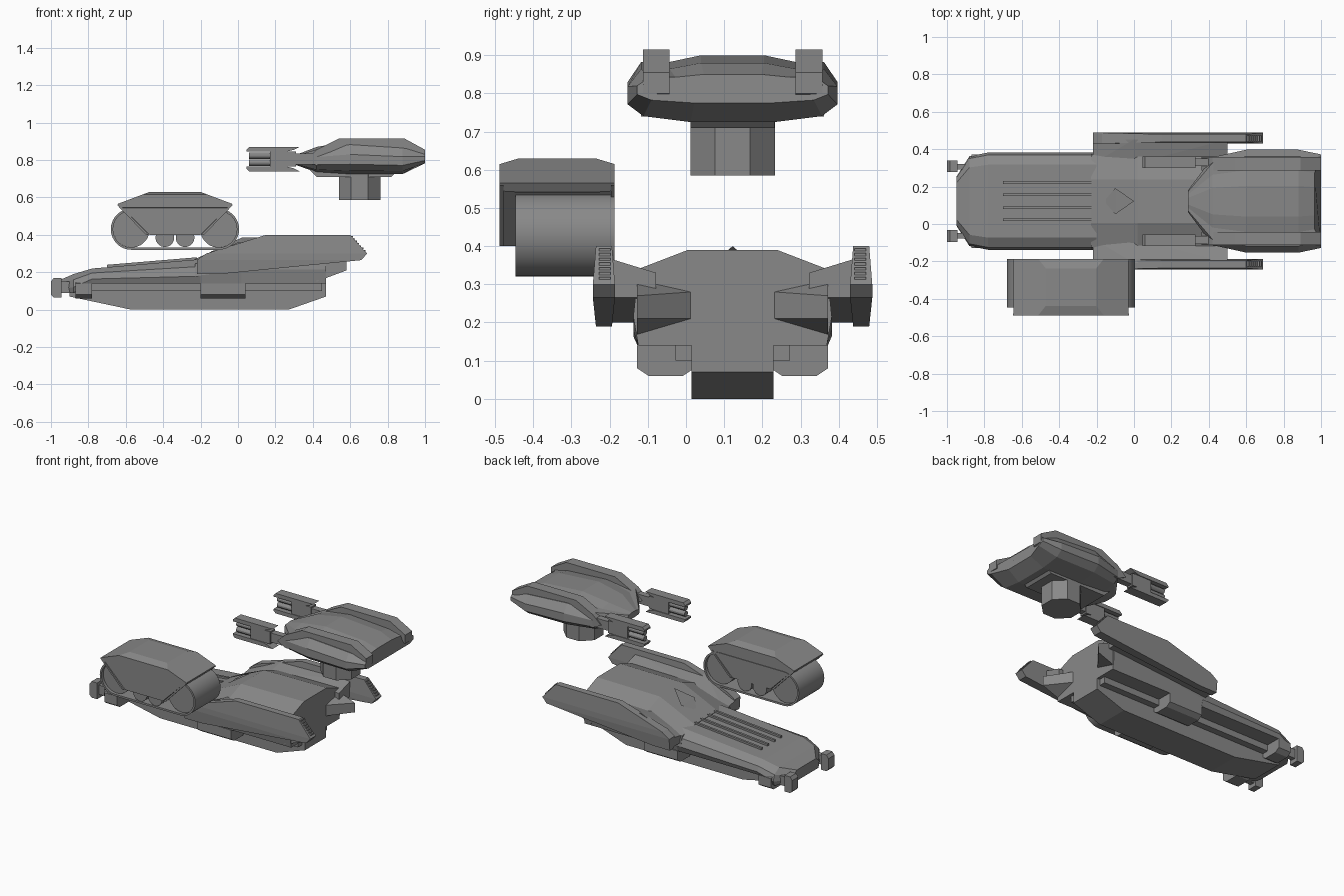
import bpy, bmesh, math

default_cube = bpy.data.objects.get("Cube")
if default_cube:
    bpy.data.objects.remove(default_cube, do_unlink=True)

CENTRE_Y = 0.122
SIDES = (-1, 1)

grey = bpy.data.materials.new("plain_grey")
grey.use_nodes = True
grey.diffuse_color = (0.25, 0.25, 0.25, 1)
grey.node_tree.nodes["Principled BSDF"].inputs["Base Color"].default_value = grey.diffuse_color


def finish(name, bm, smooth=False):
    bmesh.ops.recalc_face_normals(bm, faces=bm.faces)
    mesh = bpy.data.meshes.new(name)
    bm.to_mesh(mesh)
    bm.free()
    mesh.materials.append(grey)
    part = bpy.data.objects.new(name, mesh)
    bpy.context.collection.objects.link(part)
    if smooth:
        bpy.ops.object.select_all(action='DESELECT')
        part.select_set(True)
        bpy.context.view_layer.objects.active = part
        bpy.ops.object.shade_smooth_by_angle()
    return part


def loft(name, rings, closed=False, smooth=False):
    """Skin a row of equally long point rings."""
    bm = bmesh.new()
    rows = [[bm.verts.new(point) for point in ring] for ring in rings]
    pairs = list(zip(rows, rows[1:]))
    if closed:
        pairs.append((rows[-1], rows[0]))
    else:
        bm.faces.new(rows[0])
        bm.faces.new(rows[-1])
    for near, far in pairs:
        for i in range(len(near)):
            bm.faces.new((near[i - 1], near[i], far[i], far[i - 1]))
    return finish(name, bm, smooth)


def body(name, section, stations):
    """Mirrored unit section, sized at each station (x, half width, bottom, top)."""
    rings = []
    for x, width, bottom, top in stations:
        side = [(width * across, bottom + (top - bottom) * up) for across, up in section]
        rings.append([(x, CENTRE_Y + w, z) for w, z in side]
                     + [(x, CENTRE_Y - w, z) for w, z in reversed(side)])
    return loft(name, rings)


def layered(name, levels, y_start, y_end, lean=0):
    """Stack of rectangles (z, x start, x end); lean narrows the lowest and highest."""
    middle, half = (y_start + y_end) / 2, abs(y_end - y_start) / 2
    rings = []
    for level in levels:
        z, back, front = level
        reach = half - lean if level in (levels[0], levels[-1]) else half
        rings.append([(back, middle - reach, z), (front, middle - reach, z),
                      (front, middle + reach, z), (back, middle + reach, z)])
    return loft(name, rings)


def block(name, x_start, x_end, y_start, y_end, bottom, top):
    return layered(name, [(z, x_start, x_end) for z in (bottom, top)], y_start, y_end)


def solid(name, points):
    """Convex solid around a few points."""
    bm = bmesh.new()
    for point in points:
        bm.verts.new(point)
    bmesh.ops.convex_hull(bm, input=bm.verts)
    loose = [v for v in bm.verts if not v.link_faces]
    bmesh.ops.delete(bm, geom=loose, context='VERTS')
    bmesh.ops.dissolve_limit(bm, angle_limit=math.radians(1), verts=bm.verts, edges=bm.edges)
    return finish(name, bm)


def rod(name, axis, start, end, centre, radius, sides=24):
    """Cylinder along an axis; centre holds the other two coordinates in order."""
    rings = []
    for along in (start, end):
        ring = []
        for i in range(sides):
            angle = math.tau * (i + 0.5) / sides
            point = [centre[0] + radius * math.cos(angle), centre[1] + radius * math.sin(angle)]
            point.insert("xyz".index(axis), along)
            ring.append(point)
        rings.append(ring)
    return loft(name, rings, smooth=sides > 8)


# Hull: sloping front deck, raised rear deck, belly and lower rail
body("front_hull", [(0.95, 0), (1, 0.3), (0.95, 0.7), (0.75, 1)], [
    (-0.95, 0.13, 0.09, 0.16), (-0.88, 0.24, 0.09, 0.19), (-0.78, 0.26, 0.14, 0.22),
    (-0.2, 0.26, 0.14, 0.27)])
body("rear_hull", [(0.95, 0), (1, 0.3), (0.95, 0.8), (0.45, 1)], [
    (-0.23, 0.26, 0.14, 0.27), (0.02, 0.26, 0.14, 0.385), (0.47, 0.26, 0.14, 0.39)])
layered("belly", [(0, -0.57, 0.27), (0.07, -0.9, 0.47), (0.16, -0.9, 0.47)],
        CENTRE_Y - 0.107, CENTRE_Y + 0.107)
block("lower_rail", -0.8, 0.45, CENTRE_Y - 0.15, CENTRE_Y + 0.15, 0.1, 0.15)

# Hatch wedge and deck ribs
solid("hatch_wedge", [(-0.16, CENTRE_Y, 0.3), (0, CENTRE_Y, 0.4)]
      + [(-0.1, CENTRE_Y + side * 0.07, 0.34) for side in SIDES])
for side in SIDES:
    for offset in (0.035, 0.1):
        y = CENTRE_Y + side * offset
        loft("deck_rib", [[(x, y + edge * 0.007, z + rise) for edge, rise in
                           ((-1, -0.02), (1, -0.02), (1, 0.01), (-1, 0.01))]
                          for x, z in ((-0.7, 0.23), (-0.22, 0.27))])

GUN_Z = 0.805
for side in SIDES:
    def out(distance):
        return CENTRE_Y + side * distance

    # Rear corners beside the stern notch
    solid("rear_corner", [(x, out(width), z) for x, width, heights in (
        (0.58, 0.25, (0.21, 0.27)), (0.47, 0.11, (0.21, 0.28)), (0.42, 0.25, (0.15, 0.33)))
        for z in heights])

    # Mounting blocks under the skirt
    for back, front in ((-0.87, -0.78), (-0.2, 0.04)):
        layered("mount_block", [(z, back, front) for z in (0.06, 0.08, 0.14, 0.15)],
                out(0.1), out(0.25), 0.03)

    # Tow hooks
    block("hook_arm", -0.96, -0.87, out(0.17), out(0.2), 0.09, 0.15)
    layered("tow_hook", [(0.065, -0.985, -0.945), (0.08, -1, -0.945), (0.15, -1, -0.945),
                         (0.17, -0.985, -0.945)], out(0.155), out(0.217))

    # Side fin, its bracket and the vent slats on its sloping tail
    layered("side_fin", [(0.19, -0.22, -0.1), (0.265, -0.22, 0.66), (0.3, -0.17, 0.69),
                         (0.4, 0.15, 0.6)], out(0.308), out(0.366), 0.008)
    solid("fin_bracket", [(x, out(width), z) for x, bottom, low_top, high_top in (
        (-0.22, 0.2, 0.24, 0.26), (0, 0.24, 0.33, 0.36), (0.5, 0.265, 0.33, 0.37))
        for width, top in ((0.2, low_top), (0.33, high_top)) for z in (bottom, top)])
    for i in range(7):
        slide = 0.1 * (i + 0.7) / 8
        x, z = 0.6 + 0.9 * slide, 0.4 - slide
        block("vent_slat", x - 0.01, x + 0.006, out(0.32), out(0.35), z - 0.004, z + 0.003)

    # Turret cheek
    layered("turret_cheek", [(0.77, 0.42, 0.9), (0.8, 0.36, 1), (0.855, 0.42, 1),
                             (0.915, 0.54, 0.89)], out(0.165), out(0.235))

    # Gun: guard plates, twin barrels, receiver and mount
    for way in SIDES:
        layered("gun_guard", [(GUN_Z + way * 0.04, 0.045, 0.26), (GUN_Z + way * 0.05, 0.045, 0.3),
                              (GUN_Z + way * 0.065, 0.06, 0.33)], out(0.178), out(0.24))
        rod("gun_barrel", "x", 0.06, 0.19, (out(0.209), GUN_Z + way * 0.019), 0.018, 12)
    block("gun_receiver", 0.17, 0.31, out(0.183), out(0.235), GUN_Z - 0.04, GUN_Z + 0.04)
    block("gun_mount", 0.28, 0.45, out(0.187), out(0.228), GUN_Z - 0.03, GUN_Z + 0.03)

# Turret body with a notched tail, ring plate and stem
turret = body("turret_body", [(0.4, 0), (0.85, 0.1), (1, 0.3), (1, 0.6), (0.87, 0.9),
                              (0.6, 0.9), (0.3, 1)], [
    (0.29, 0.06, 0.78, 0.82), (0.42, 0.235, 0.735, 0.87), (0.6, 0.275, 0.725, 0.9),
    (0.88, 0.275, 0.725, 0.88), (1, 0.25, 0.775, 0.85)])
for vertex in turret.data.vertices:
    if vertex.co.x > 0.99 and abs(vertex.co.y - CENTRE_Y) < 0.17:
        vertex.co.x -= 0.035
layered("turret_ring", [(0.71, 0.42, 0.82), (0.75, 0.38, 0.86)], CENTRE_Y - 0.11, CENTRE_Y + 0.11)
rod("turret_stem", "z", 0.585, 0.73, (0.65, CENTRE_Y), 0.12, 8)

# Track pod: belt, wheels, armour, cover and edge trim
POD_X, AXLE_Z, AXLE_REACH = -0.337, 0.43, 0.233
OUTER, INNER = -0.488, -0.187
BELT_EDGE, BELT_RADIUS, BELT_THICKNESS = -0.447, 0.11, 0.012
WHEEL_RADIUS = BELT_RADIUS - BELT_THICKNESS

belt = []
for end in SIDES:
    for i in range(17):
        angle = math.pi * (i / 16 - 0.5)
        belt.append([(POD_X + end * (AXLE_REACH + radius * math.cos(angle)), y,
                      AXLE_Z + end * radius * math.sin(angle))
                     for radius, y in ((BELT_RADIUS, BELT_EDGE), (BELT_RADIUS, INNER),
                                       (WHEEL_RADIUS, INNER), (WHEEL_RADIUS, BELT_EDGE))])
loft("track_belt", belt, closed=True, smooth=True)


def pod_levels(*levels):
    return [(z, POD_X - half, POD_X + half) for z, half in levels]


for end in SIDES:
    rod("drive_wheel", "y", BELT_EDGE + 0.02, INNER - 0.02,
        (POD_X + end * AXLE_REACH, AXLE_Z), WHEEL_RADIUS, 32)
    rod("road_wheel", "y", BELT_EDGE, INNER - 0.01, (POD_X + end * 0.054, 0.385), 0.05)
    for start, stop in ((OUTER, OUTER + 0.01), (INNER - 0.01, INNER)):
        loft("armour_trim", [[(POD_X + end * (reach + shift), y, z) for y in (start, stop)]
                             + [(POD_X + end * reach, y, z) for y in (stop, start)]
                             for reach, z, shift in ((0.14, 0.4, 0.015), (0.295, 0.56, 0.015))])
layered("track_armour", pod_levels((0.4, 0.135), (0.56, 0.295)), OUTER + 0.006, INNER - 0.004)
layered("track_cover", pod_levels((0.54, 0.29), (0.545, 0.295), (0.565, 0.308), (0.615, 0.175),
                                  (0.63, 0.135)), OUTER, INNER, 0.05)
